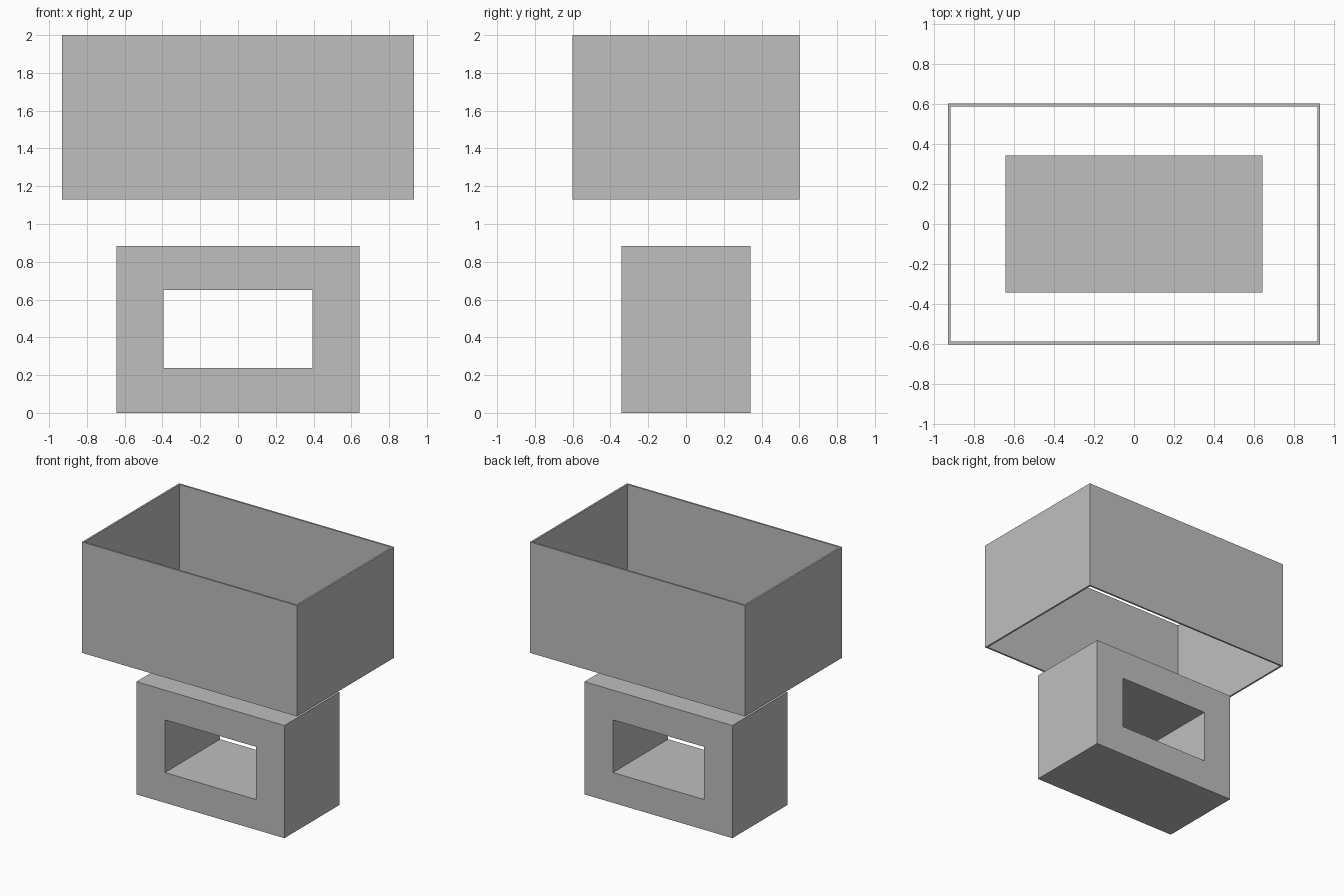
import bpy
import bmesh
from mathutils import Vector

old = bpy.data.objects.get("Cube")
if old:
    bpy.data.objects.remove(old, do_unlink=True)

grey = bpy.data.materials.new("plain_grey")
grey.use_nodes = True
colour = (0.52, 0.52, 0.52, 1)
grey.diffuse_color = colour
grey.node_tree.nodes["Principled BSDF"].inputs["Base Color"].default_value = colour


def rectangle(half_u, low_v, high_v):
    """Corners of a rectangle that is symmetric in its first direction."""
    return [(-half_u, low_v), (half_u, low_v), (half_u, high_v), (-half_u, high_v)]


def frame(name, outer, inner, place, push):
    """Rectangular ring between two outlines, extruded along push."""
    bm = bmesh.new()
    out = [bm.verts.new(place(u, v)) for u, v in outer]
    hole = [bm.verts.new(place(u, v)) for u, v in inner]
    for i in range(4):
        j = (i + 1) % 4
        bm.faces.new((out[i], out[j], hole[j], hole[i]))
    grown = bmesh.ops.extrude_face_region(bm, geom=bm.faces[:])["geom"]
    moved = [g for g in grown if isinstance(g, bmesh.types.BMVert)]
    bmesh.ops.translate(bm, verts=moved, vec=Vector(push))
    # The starting ring is kept by the extrusion and closes the far end
    bmesh.ops.recalc_face_normals(bm, faces=bm.faces[:])
    mesh = bpy.data.meshes.new(name)
    bm.to_mesh(mesh)
    bm.free()
    mesh.materials.append(grey)
    obj = bpy.data.objects.new(name, mesh)
    bpy.context.collection.objects.link(obj)
    return obj


# Lower block with a rectangular tunnel from front to back
depth = 0.342
frame("lower_block",
      rectangle(0.642, 0, 0.883), rectangle(0.394, 0.237, 0.65),
      lambda u, v: (u, -depth, v), (0, 2 * depth, 0))

# Upper sleeve: thin walls, open at the top and bottom
wall = 0.014
half_x, half_y = 0.932, 0.602
bottom, top = 1.131, 2
frame("upper_sleeve",
      rectangle(half_x, -half_y, half_y),
      rectangle(half_x - wall, wall - half_y, half_y - wall),
      lambda u, v: (u, v, bottom), (0, 0, top - bottom))
